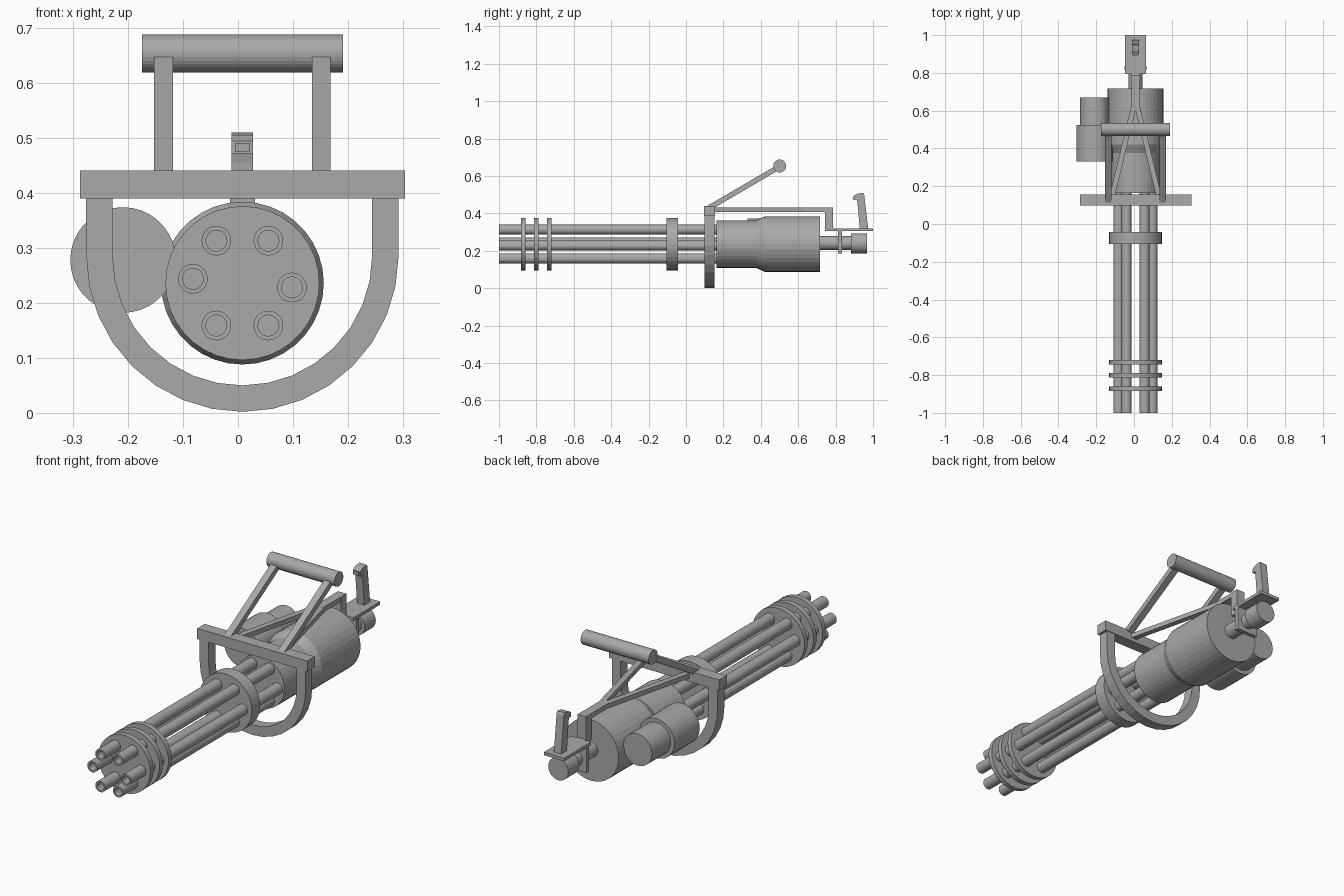
import bpy, bmesh, math
from mathutils import Vector, Matrix

if "Cube" in bpy.data.objects:
    bpy.data.objects.remove(bpy.data.objects["Cube"])

CX, CZ = 0.008, 0.236          # axis of the rotating barrel cluster
grey = bpy.data.materials.new("gunmetal grey")
grey.diffuse_color = (0.4, 0.4, 0.4, 1)
grey.use_nodes = True
grey.node_tree.nodes["Principled BSDF"].inputs["Base Color"].default_value = grey.diffuse_color


def finish(name, bm):
    bmesh.ops.recalc_face_normals(bm, faces=bm.faces)
    me = bpy.data.meshes.new(name)
    bm.to_mesh(me)
    bm.free()
    me.materials.append(grey)
    ob = bpy.data.objects.new(name, me)
    bpy.context.collection.objects.link(ob)
    return ob


def lathe(name, x, z, profile, n=36):
    """Spin (radius, y) points round the y axis through x, z; radius 0 closes an end."""
    bm = bmesh.new()
    rings = []
    for r, y in profile:
        if r == 0:
            rings.append([bm.verts.new((x, y, z))] * n)
        else:
            rings.append([bm.verts.new((x + r * math.cos(2 * math.pi * i / n), y,
                                        z + r * math.sin(2 * math.pi * i / n))) for i in range(n)])
    for a, b in zip(rings, rings[1:]):
        for i in range(n):
            j = (i + 1) % n
            vs = list(dict.fromkeys((a[i], a[j], b[j], b[i])))
            bm.faces.new(vs)
    return finish(name, bm)


def rod(name, x, z, r, y0, y1, n=36):
    return lathe(name, x, z, [(0, y0), (r, y0), (r, y1), (0, y1)], n)


def box(name, x0, x1, y0, y1, z0, z1):
    bm = bmesh.new()
    bmesh.ops.create_cube(bm, size=1)
    for v in bm.verts:
        v.co = ((x0 + x1) / 2 + v.co.x * (x1 - x0), (y0 + y1) / 2 + v.co.y * (y1 - y0),
                (z0 + z1) / 2 + v.co.z * (z1 - z0))
    return finish(name, bm)


def beam(name, p, q, w, h):
    """Rectangular bar from p to q, w wide and h high."""
    p, q = Vector(p), Vector(q)
    d = (q - p).normalized()
    side = d.cross(Vector((0, 0, 1))).normalized()
    up = side.cross(d)
    bm = bmesh.new()
    rows = [[bm.verts.new(c + side * w / 2 * s + up * h / 2 * t)
             for s, t in ((-1, -1), (1, -1), (1, 1), (-1, 1))] for c in (p, q)]
    bm.faces.new(rows[0])
    bm.faces.new(rows[1])
    for i in range(4):
        j = (i + 1) % 4
        bm.faces.new((rows[0][i], rows[0][j], rows[1][j], rows[1][i]))
    return finish(name, bm)


def prism(name, pts, vec):
    """Extrude a closed outline along vec."""
    bm = bmesh.new()
    f = bm.faces.new([bm.verts.new(p) for p in pts])
    ext = bmesh.ops.extrude_face_region(bm, geom=[f], use_keep_orig=True)
    for v in ext["geom"]:
        if isinstance(v, bmesh.types.BMVert):
            v.co += Vector(vec)
    return finish(name, bm)


# six hollow barrels
for i, deg in enumerate((-5, 58.5, 121.5, 175, 238.5, 301.5)):
    a = math.radians(deg)
    lathe(f"barrel_{i + 1}", CX + 0.0905 * math.cos(a), CZ + 0.0905 * math.sin(a),
          [(0, -0.9), (0.019, -0.9), (0.019, -1), (0.027, -1), (0.027, 0.17), (0, 0.17)], 24)

# clamp discs along the barrels
for i, (y0, y1) in enumerate(((-0.883, -0.859), (-0.813, -0.789), (-0.744, -0.72), (-0.105, -0.042))):
    rod(f"clamp_disc_{i + 1}", CX, CZ, 0.14, y0, y1)

# main housing, rear shaft and side motor
lathe("housing", CX, CZ, [(0, 0.163), (0.127, 0.163), (0.127, 0.376), (0.148, 0.42),
                          (0.148, 0.717), (0, 0.717)])
rod("rear_shaft", CX, 0.242, 0.037, 0.71, 0.89, 24)
rod("rear_cap", CX, 0.24, 0.054, 0.883, 0.968, 24)
rod("side_motor_front", -0.209, 0.278, 0.096, 0.33, 0.525)
rod("side_motor_rear", -0.209, 0.278, 0.077, 0.52, 0.67)

# U-shaped front frame with crossbar
Y0, Y1, N = 0.10, 0.152, 16
arc = [math.pi + math.pi * i / N for i in range(N + 1)]
outline = []
for r, angles in ((0.284, arc), (0.236, arc[::-1])):
    side = [(CX + r * math.cos(a), Y0, 0.286 + r * math.sin(a)) for a in angles]
    outline += [(side[0][0], Y0, 0.395)] + side + [(side[-1][0], Y0, 0.395)]
prism("u_frame", outline, (0, Y1 - Y0, 0))
box("crossbar", -0.287, 0.304, Y0 - 0.003, Y1 + 0.003, 0.39, 0.441)

# carrying handle
h = rod("carry_handle", 0, 0, 0.0345, -0.1825, 0.1825, 32)
h.data.transform(Matrix.Translation((CX, 0.501, 0.6535)) @ Matrix.Rotation(-math.pi / 2, 4, 'Z'))
for s in (-1, 1):
    beam(f"handle_arm_{'left' if s < 0 else 'right'}", (CX + s * 0.1435, 0.115, 0.425),
         (CX + s * 0.1435, 0.505, 0.653), 0.034, 0.028)
    # V-shaped top brace
    beam(f"brace_{'left' if s < 0 else 'right'}", (CX + s * 0.128, 0.13, 0.419),
         (CX + s * 0.006, 0.635, 0.419), 0.028, 0.023)
box("top_rail", CX - 0.022, CX + 0.022, 0.61, 0.787, 0.407, 0.431)
box("rail_post", CX - 0.023, CX + 0.023, 0.744, 0.787, 0.305, 0.431)

# rear plate, flange and grip
box("rear_plate_neck", CX - 0.023, CX + 0.023, 0.744, 0.8, 0.305, 0.32)
box("rear_plate", CX - 0.055, CX + 0.055, 0.795, 1.0, 0.305, 0.32)
box("rear_flange", CX - 0.058, CX + 0.058, 0.814, 0.835, 0.185, 0.306)
grip = [(0.929, 0.318), (0.974, 0.318), (0.953, 0.5), (0.947, 0.51), (0.915, 0.505),
        (0.897, 0.494), (0.897, 0.472), (0.913, 0.474), (0.917, 0.455)]
prism("grip", [(CX - 0.0195, y, z) for y, z in grip], (0.039, 0, 0))
box("grip_button", CX - 0.0135, CX + 0.0135, 0.893, 0.9, 0.475, 0.491)
